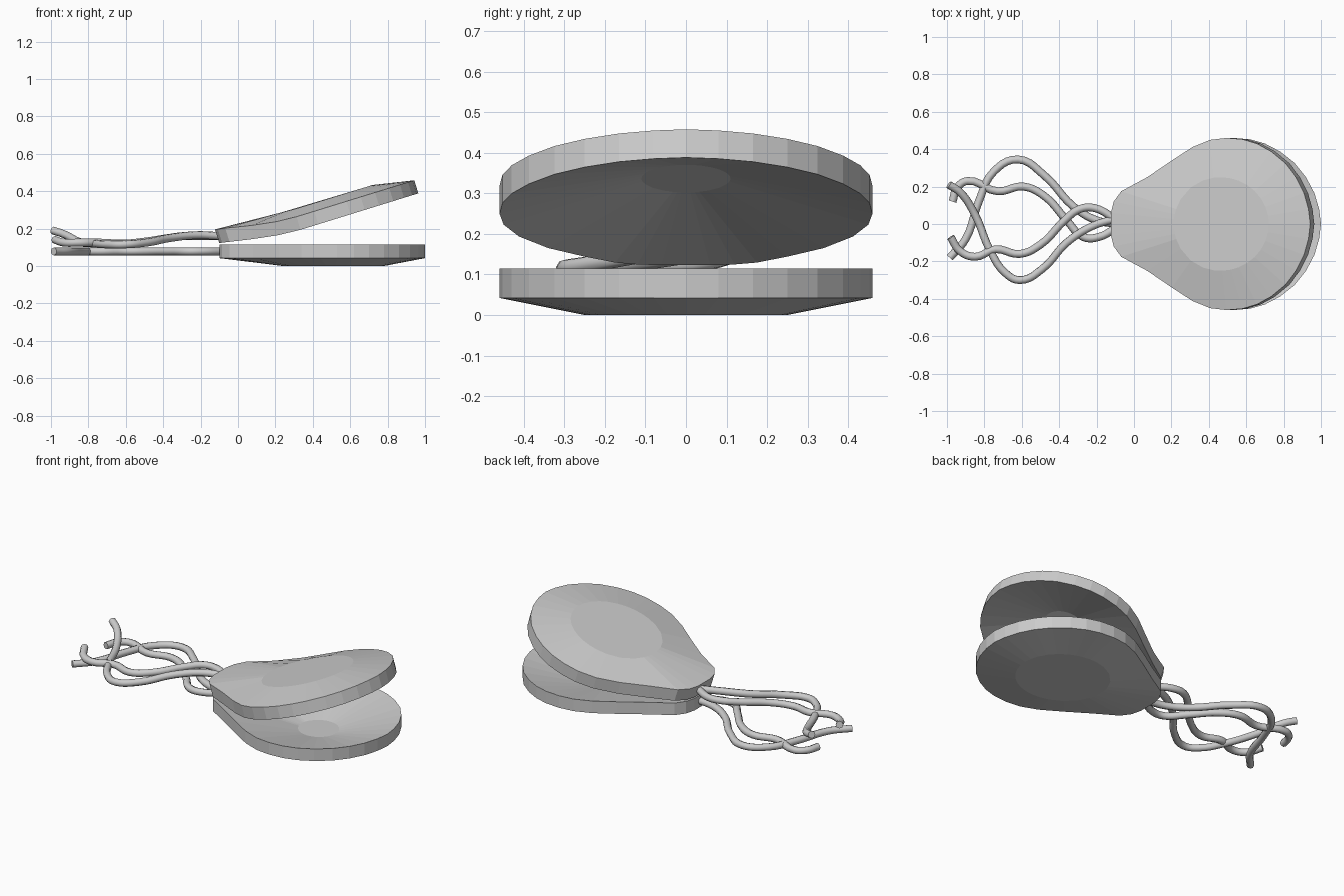
import bpy, bmesh
from math import sin, cos, atan2, radians

if "Cube" in bpy.data.objects:
    bpy.data.objects.remove(bpy.data.objects["Cube"])

# Half outline of a shell, neck to tip (mirrored across y)
HALF = [(-.10, .06), (-.085, .12), (-.045, .175), (.08, .25), (.22, .34), (.34, .412),
        (.44, .45), (.53, .46), (.62, .453), (.70, .43), (.78, .388), (.86, .325),
        (.92, .25), (.965, .165), (.99, .08)]
OUTLINE = HALF + [(1.0, 0)] + [(x, -y) for x, y in reversed(HALF)]


def oval(cx, rx, ry):
    """Oval with one point for each outline point, aligned by direction."""
    pts = []
    for x, y in OUTLINE:
        a = atan2(y / ry, (x - cx) / rx)
        pts.append((cx + rx * cos(a), ry * sin(a)))
    return pts


def place_lower(x, y, h):
    return (x, y, .115 - h)


def place_upper(x, y, h):
    """Bend the shell upward from the neck: gentle at first, then steeper."""
    px, pz, n = -.10, .123, 60
    for i in range(n):
        s = (x + .10) * (i + .5) / n
        t = min(max((s - .2) / .27, 0), 1)
        a = radians(6.7 + 10.5 * t)
        px += cos(a) * (x + .10) / n
        pz += sin(a) * (x + .10) / n
    t = min(max((x - .10) / .27, 0), 1)
    a = radians(6.7 + 10.5 * t)
    # the neck end face leans back slightly
    return (px - sin(a) * h - (.015 * h / .075 if x < -.04 else 0), y, pz + cos(a) * h)


def shell(name, place):
    # rings: dish bottom, inner rim, outer rim, raised flat
    rings = [(oval(.54, .115, .11), .088), (OUTLINE, 0), (OUTLINE, .073),
             (oval(.51, .27, .25), .115)]
    bm = bmesh.new()
    loops = [[bm.verts.new(place(x, y, h)) for x, y in pts] for pts, h in rings]
    n = len(OUTLINE)
    for a, b in zip(loops, loops[1:]):
        for i in range(n):
            j = (i + 1) % n
            bm.faces.new((a[i], a[j], b[j], b[i]))
    bm.faces.new(loops[0])
    bm.faces.new(loops[-1])
    bmesh.ops.recalc_face_normals(bm, faces=bm.faces)
    me = bpy.data.meshes.new(name)
    bm.to_mesh(me)
    bm.free()
    ob = bpy.data.objects.new(name, me)
    bpy.context.collection.objects.link(ob)


def cord(name, pts):
    cu = bpy.data.curves.new(name, 'CURVE')
    cu.dimensions = '3D'
    cu.bevel_depth = .021
    cu.bevel_resolution = 2
    cu.resolution_u = 5
    cu.use_fill_caps = True
    sp = cu.splines.new('BEZIER')
    sp.bezier_points.add(len(pts) - 1)
    for bp, p in zip(sp.bezier_points, pts):
        bp.co = p
        bp.handle_left_type = bp.handle_right_type = 'AUTO'
    ob = bpy.data.objects.new(name, cu)
    bpy.context.collection.objects.link(ob)
    bpy.ops.object.select_all(action='DESELECT')
    ob.select_set(True)
    bpy.context.view_layer.objects.active = ob
    bpy.ops.object.convert(target='MESH')
    bpy.ops.object.shade_smooth_by_angle(angle=radians(50))


shell("lower_shell", place_lower)
shell("upper_shell", place_upper)

# Cords tied to the lower shell lie flat
Z = .078
cord("lower_cord_wide", [(x, y, Z) for x, y in [
    (-.985, -.18), (-.90, -.08), (-.83, .12), (-.75, .28), (-.62, .345), (-.48, .26),
    (-.32, .09), (-.20, .02), (-.08, .0)]])
cord("lower_cord_narrow", [(x, y, Z) for x, y in [
    (-.97, .12), (-.945, .195), (-.89, .23), (-.73, .175), (-.59, .2), (-.48, .15),
    (-.36, .02), (-.27, -.07), (-.19, -.07), (-.08, -.01)]])

# Cords tied to the upper shell rise and dip
cord("upper_cord_wide", [
    (-.99, .21, .19), (-.93, .17, .17), (-.85, .05, .13), (-.77, -.14, .12),
    (-.69, -.26, .115), (-.61, -.30, .115), (-.49, -.24, .125), (-.36, -.10, .15),
    (-.22, -.01, .165), (-.09, .03, .16)])
cord("upper_cord_narrow", [
    (-.98, -.07, .14), (-.93, -.145, .125), (-.85, -.175, .125), (-.74, -.135, .125),
    (-.61, -.16, .12), (-.50, -.11, .13), (-.37, .02, .15), (-.29, .08, .16),
    (-.21, .085, .16), (-.09, .02, .16)])
